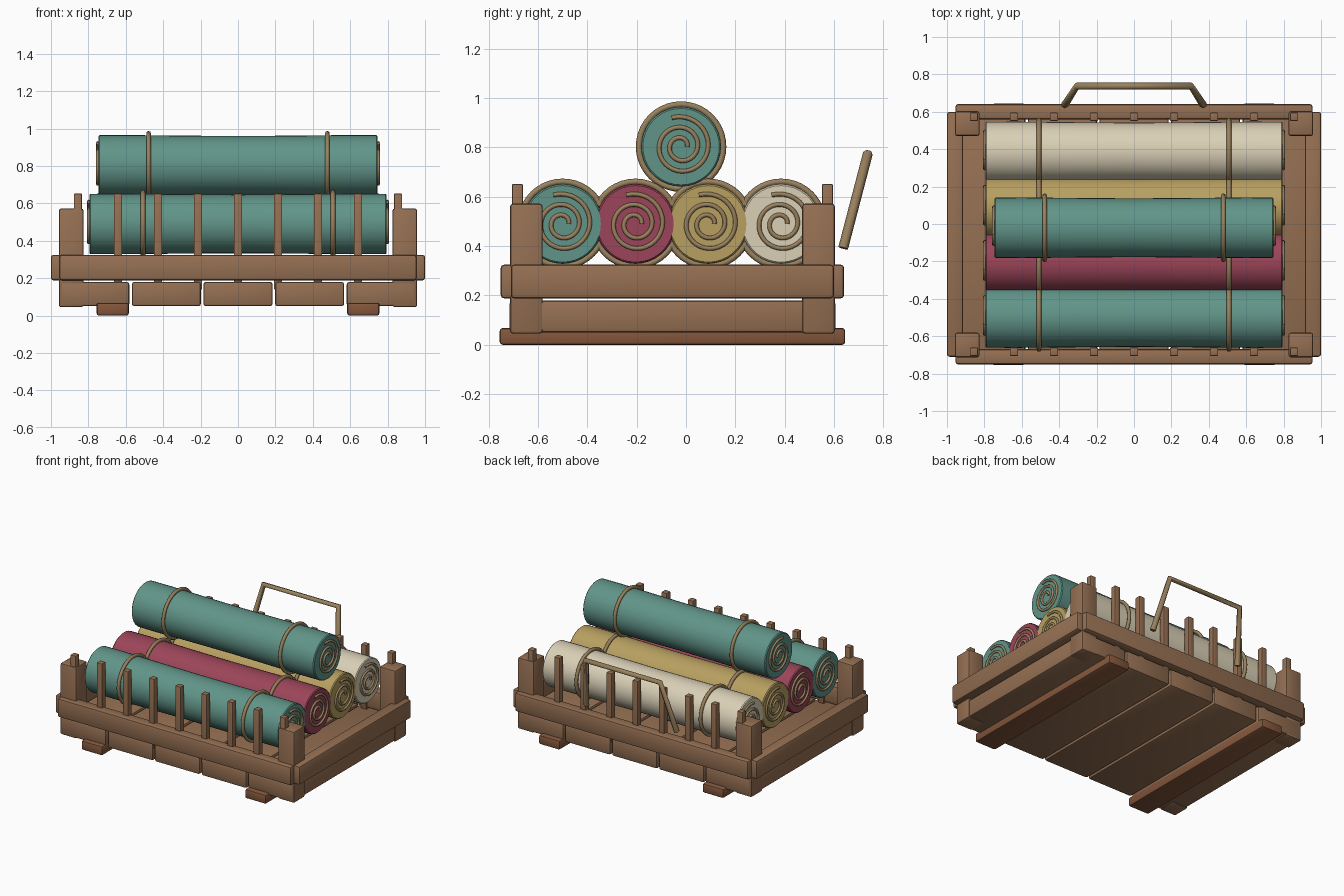
import bpy, bmesh, math
from mathutils import Matrix, Vector

if "Cube" in bpy.data.objects:
    bpy.data.objects.remove(bpy.data.objects["Cube"])


def material(name, r, g, b):
    m = bpy.data.materials.new(name)
    m.diffuse_color = (r, g, b, 1)
    m.use_nodes = True
    m.node_tree.nodes["Principled BSDF"].inputs["Base Color"].default_value = m.diffuse_color
    return m


WOOD = material("wood", .30, .16, .085)
DARK = material("dark_wood", .23, .095, .045)
ROPE = material("rope", .32, .22, .11)
TEAL = material("teal_cloth", .12, .30, .25)
ROSE = material("rose_cloth", .33, .06, .10)
GOLD = material("gold_cloth", .48, .35, .12)
CREAM = material("cream_cloth", .70, .63, .47)


def finish(bm, name, mat):
    bmesh.ops.recalc_face_normals(bm, faces=bm.faces)
    me = bpy.data.meshes.new(name)
    bm.to_mesh(me)
    bm.free()
    me.materials.append(mat)
    ob = bpy.data.objects.new(name, me)
    bpy.context.collection.objects.link(ob)
    return ob


def box(name, x0, x1, y0, y1, z0, z1, mat=WOOD, bevel=.012):
    bm = bmesh.new()
    size = Vector((x1 - x0, y1 - y0, z1 - z0))
    centre = Vector((x0 + x1, y0 + y1, z0 + z1)) / 2
    bmesh.ops.create_cube(bm, size=1, matrix=Matrix.Translation(centre) @ Matrix.Diagonal((*size, 1)))
    bmesh.ops.bevel(bm, geom=bm.edges[:], offset=bevel, segments=2, profile=.5, affect='EDGES')
    return finish(bm, name, mat)


def tube(name, points, radius, mat=ROPE, cyclic=False, res=2):
    cu = bpy.data.curves.new(name, 'CURVE')
    cu.dimensions = '3D'
    cu.bevel_depth = radius
    cu.bevel_resolution = res
    cu.use_fill_caps = True
    sp = cu.splines.new('POLY')
    sp.points.add(len(points) - 1)
    for p, co in zip(sp.points, points):
        p.co = (*co, 1)
    sp.use_cyclic_u = cyclic
    sp.use_smooth = True
    cu.materials.append(mat)
    ob = bpy.data.objects.new(name, cu)
    bpy.context.collection.objects.link(ob)


# rolled cloth: lathed body, rope ties, spiral on each end
def cloth_roll(name, y, z, half, tie_x, mat, n=36):
    bm = bmesh.new()
    profile = [(-1, .155), (-.992, .161), (-.8, .162), (-.4, .159), (0, .157),
               (.4, .159), (.8, .162), (.992, .161), (1, .155)]
    rings = []
    for t, r in profile:
        rings.append([bm.verts.new((t * half, y + r * math.cos(2 * math.pi * i / n),
                                    z + r * math.sin(2 * math.pi * i / n))) for i in range(n)])
    for a, b in zip(rings, rings[1:]):
        for i in range(n):
            bm.faces.new((a[i], a[(i + 1) % n], b[(i + 1) % n], b[i]))
    bm.faces.new(rings[0])
    bm.faces.new(rings[-1])
    finish(bm, name, mat)
    for side, label in ((-1, "left"), (1, "right")):
        circle = [(side * tie_x, y + .171 * math.cos(2 * math.pi * i / 40),
                   z + .171 * math.sin(2 * math.pi * i / 40)) for i in range(40)]
        tube(f"{name}_{label}_tie", circle, .0125, cyclic=True)
        spiral = []
        for i in range(73):
            a = 2.3 * 2 * math.pi * i / 72
            r = .025 + .098 * i / 72
            spiral.append((side * (half + .003), y + r * math.cos(a), z + r * math.sin(a)))
        tube(f"{name}_{label}_spiral", spiral, .009)


CY = -.055  # crate centre in y

# floor planks and skids
for i in range(5):
    x = (i - 2) * .383
    box(f"floor_plank_{i + 1}", x - .185, x + .185, CY - .66, CY + .66, .05, .18, bevel=.014)
for s, label in ((-1, "left"), (1, "right")):
    box(f"{label}_skid", s * .67 - .086, s * .67 + .086, CY - .7, CY + .7, 0, .068, DARK)
    # side rails
    box(f"{label}_rail", s * .957 - .043, s * .957 + .043, CY - .655, CY + .655, .188, .325, bevel=.014)

# front and back rails, pegs, corner posts
for s, label in ((-1, "front"), (1, "back")):
    y = CY + s * .655
    box(f"{label}_rail", -.955, .955, y - .041, y + .041, .188, .325, bevel=.014)
    y = CY + s * .628
    for i in range(9):
        x = (i - 4) * .214
        box(f"{label}_peg_{i + 1}", x - .022, x + .022, y - .022, y + .022, .14, .652, bevel=.005)
    y = CY + s * .592
    for t, side in ((-1, "left"), (1, "right")):
        box(f"{label}_{side}_post", t * .892 - .066, t * .892 + .066, y - .066, y + .066, .045, .572)

# four rolls in the crate and one on top
for label, y, mat in (("front", -.5, TEAL), ("front_middle", -.205, ROSE),
                      ("back_middle", .09, GOLD), ("back", .385, CREAM)):
    cloth_roll(f"{label}_roll", y, .49, .795, .508, mat)
cloth_roll("top_roll", -.02, .803, .747, .478, TEAL)

# carrying handle behind the crate
tube("handle", [(-.37, .637, .392), (-.305, .737, .775), (.305, .737, .775), (.37, .637, .392)], .02, res=1)

# smooth shading with sharp edges kept
meshes = [o for o in bpy.context.scene.objects if o.type == 'MESH']
for o in meshes:
    o.select_set(True)
bpy.context.view_layer.objects.active = meshes[0]
bpy.ops.object.shade_smooth_by_angle(angle=math.radians(35))
